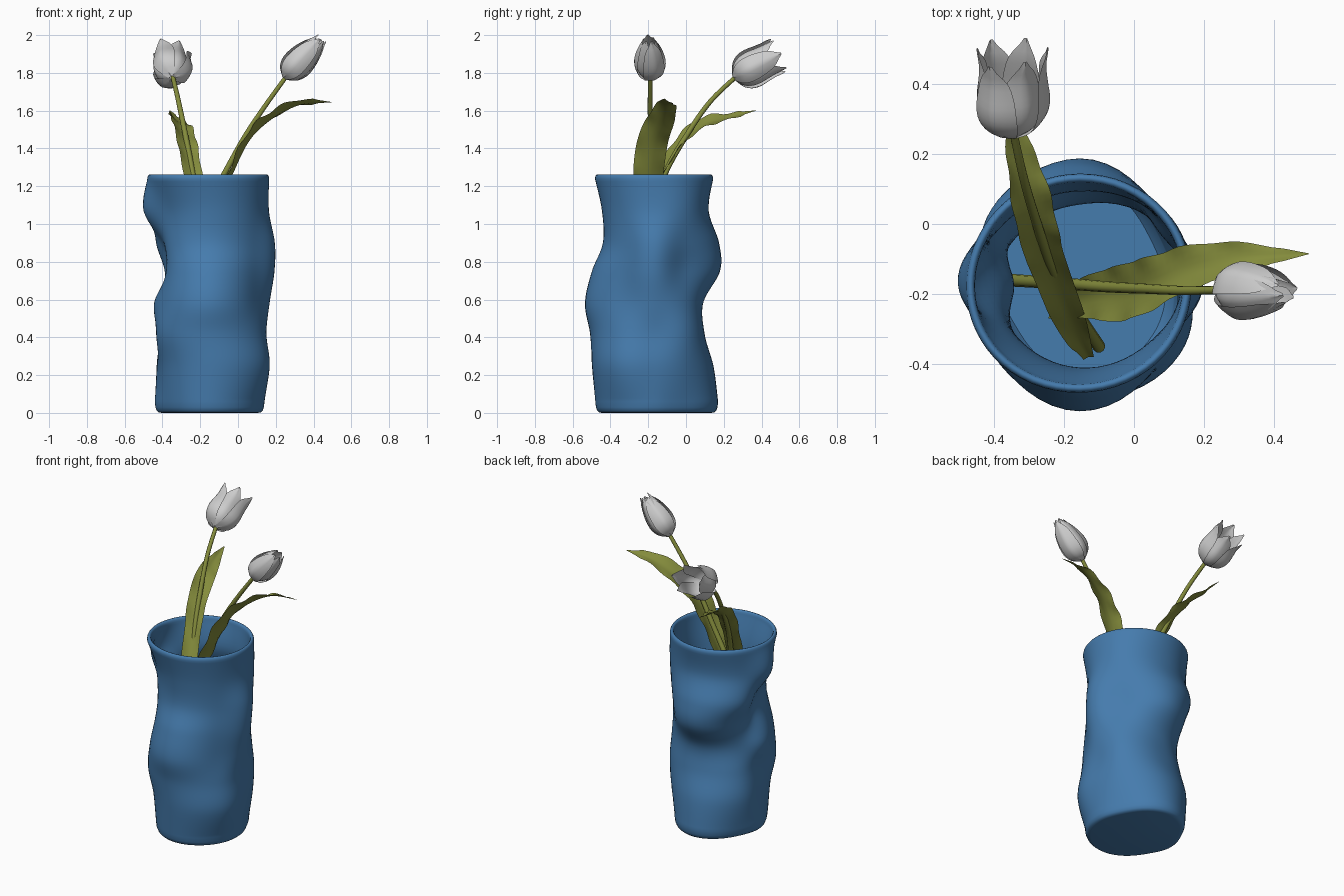
import bpy, math
from mathutils import Vector, Quaternion

if "Cube" in bpy.data.objects:
    bpy.data.objects.remove(bpy.data.objects["Cube"])


def spline(pts, t, cyclic=False):
    """Catmull-Rom through tuples; t in 0..1"""
    n = len(pts)
    f = t * (n if cyclic else n - 1)
    i = int(f) if cyclic else min(int(f), n - 2)
    u = f - i
    if cyclic:
        p = [pts[(i + k) % n] for k in (-1, 0, 1, 2)]
    else:
        p = [pts[max(0, min(n - 1, i + k))] for k in (-1, 0, 1, 2)]
    return [b + 0.5 * u * (c - a + u * (2 * a - 5 * b + 4 * c - d + u * (3 * (b - c) + d - a)))
            for a, b, c, d in zip(*p)]


def material(name, rgb):
    m = bpy.data.materials.new(name)
    m.diffuse_color = (*rgb, 1)
    m.use_nodes = True
    m.node_tree.nodes["Principled BSDF"].inputs["Base Color"].default_value = m.diffuse_color
    return m


def mesh_object(name, verts, faces, mat=None):
    me = bpy.data.meshes.new(name)
    me.from_pydata(verts, [], faces)
    me.update()
    ob = bpy.data.objects.new(name, me)
    bpy.context.collection.objects.link(ob)
    if mat:
        me.materials.append(mat)
    bpy.context.view_layer.objects.active = ob
    bpy.ops.object.select_all(action='DESELECT')
    ob.select_set(True)
    bpy.ops.object.shade_smooth_by_angle(angle=math.radians(50))
    return ob


def grid_faces(rows, cols, start=0, wrap=False):
    out = []
    for j in range(rows - 1):
        for i in range(cols if wrap else cols - 1):
            k = (i + 1) % cols
            a, b = start + j * cols, start + (j + 1) * cols
            out.append((a + i, a + k, b + k, b + i))
    return out


blue = material("blue_glaze", (0.06, 0.2, 0.42))
green = material("leaf_green", (0.23, 0.26, 0.045))

# Crumpled vase: radii in eight compass directions at each height
CX, CY, SIDES = -0.155, -0.17, 72
ANGLES = (0, 35, 90, 145, 180, 215, 270, 325)
LEVELS = [
    (0.06, .295, .290, .340, .290, .285, .270, .310, .305),
    (0.25, .318, .315, .315, .303, .273, .285, .326, .350),
    (0.42, .305, .322, .265, .272, .265, .317, .338, .328),
    (0.58, .322, .306, .258, .250, .288, .300, .365, .308),
    (0.75, .348, .295, .350, .275, .215, .265, .328, .302),
    (0.90, .350, .312, .345, .325, .245, .260, .270, .290),
    (1.07, .318, .322, .290, .303, .345, .272, .275, .295),
    (1.24, .320, .322, .314, .318, .325, .325, .312, .318),
]


def ring(level, inset, z):
    # interpolate radius and the angle's offset from even spacing
    pts = [(a - 45 * k, r) for k, (a, r) in enumerate(zip(ANGLES, level[1:]))]
    out = []
    for i in range(SIDES):
        off, r = spline(pts, i / SIDES, True)
        a = math.radians(360 * i / SIDES + off)
        out.append((CX + (r - inset) * math.cos(a), CY + (r - inset) * math.sin(a), z))
    return out


wall = [spline(LEVELS, k / 48) for k in range(49)]
rings = [ring(wall[0], d, z) for d, z in ((.035, 0), (.02, .003), (.01, .012), (.003, .03))]
rings += [ring(w, 0, w[0]) for w in wall]
rings += [ring(wall[-1], d, z) for d, z in ((.002, 1.252), (.007, 1.26), (.013, 1.262),
                                            (.019, 1.26), (.024, 1.252))]
rings += [ring(w, .026, w[0]) for w in reversed(wall)]
rings += [ring(wall[0], .05, .03)]
verts = [v for r in rings for v in r]
faces = grid_faces(len(rings), SIDES, wrap=True)
faces.append(tuple(reversed(range(SIDES))))
faces.append(tuple(range(len(verts) - SIDES, len(verts))))
mesh_object("vase", verts, faces, blue)


# Stems: tapered tubes
def stem(name, pts):
    cu = bpy.data.curves.new(name, 'CURVE')
    cu.dimensions = '3D'
    cu.bevel_depth = 0.013
    cu.bevel_resolution = 3
    cu.use_fill_caps = True
    sp = cu.splines.new('POLY')
    sp.points.add(32)
    for k, p in enumerate(sp.points):
        p.co = (*spline(pts, k / 32), 1)
        p.radius = 1.4 - 0.5 * k / 32
    sp.use_smooth = True
    cu.materials.append(green)
    bpy.context.collection.objects.link(bpy.data.objects.new(name, cu))


stem("stem_back", [(-.10, -.35, .5), (-.19, -.21, 1.0), (-.24, -.11, 1.27), (-.28, .01, 1.48),
                   (-.315, .13, 1.65), (-.345, .265, 1.78)])
stem("stem_right", [(-.36, -.16, .6), (-.2, -.17, 1.03), (-.07, -.18, 1.27), (.035, -.185, 1.46),
                    (.14, -.19, 1.62), (.255, -.188, 1.78)])


# Leaves: channelled blades with rippled edges; points are x, y, z, half width
def leaf(name, pts, side, fold, rows=40, cols=9):
    vs = []
    for j in range(rows):
        t = j / (rows - 1)
        x, y, z, w = spline(pts, t)
        a, b = (Vector(spline(pts, max(0, min(1, t + d)))[:3]) for d in (-.01, .01))
        tan = (b - a).normalized()
        across = (Vector(side) - tan * tan.dot(Vector(side))).normalized()
        normal = tan.cross(across)
        if normal.z < 0:
            normal = -normal
        for i in range(cols):
            u = 2 * i / (cols - 1) - 1
            lift = fold * w * abs(u) ** 1.4 + .007 * u * u * math.sin(t * 38 + u * 2) * (w > .02)
            vs.append(Vector((x, y, z)) + across * u * max(w, .001) + normal * lift)
    mesh_object(name, vs, grid_faces(rows, cols), green)


leaf("leaf_back", [(-.13, -.38, .6, .015), (-.185, -.27, .98, .045), (-.245, -.12, 1.27, .052),
                   (-.275, -.03, 1.42, .058), (-.305, .09, 1.52, .06),
                   (-.335, .22, 1.56, .04), (-.36, .37, 1.6, .002)], (1, .1, -.5), .3)
leaf("leaf_right", [(-.24, -.25, .7, .02), (-.12, -.21, 1.05, .06), (-.025, -.2, 1.27, .08),
                    (.06, -.175, 1.44, .08), (.17, -.13, 1.55, .068),
                    (.32, -.1, 1.63, .045), (.5, -.085, 1.645, .001)], (-.15, 1, -.45), .3)


# Tulip heads: three inner and three outer cupped petals
def tulip(name, base, axis, length, radii, width, spin):
    vs, fs, rows, cols = [], [], 17, 9
    rot = Vector((0, 0, 1)).rotation_difference(Vector(axis))
    shape = [(w,) for w in (.25, .75, .98, 1, .9, .66, .08)]
    for k in range(6):
        turn = Quaternion((0, 0, 1), math.radians(60 * k + spin))
        shrink = .84 if k % 2 else 1
        tall = length * (1, .97, .93, 1, .96, .98)[k]
        start = len(vs)
        for j in range(rows):
            t = j / (rows - 1)
            r = spline([(q,) for q in radii], t)[0] * shrink
            w = max(.001, spline(shape, t)[0] * width)
            h = tall * (t ** 1.25 * .9 + .1 * t)
            for i in range(cols):
                u = 2 * i / (cols - 1) - 1
                p = Vector((r - (u * w) ** 2 / .15 + .004 * (1 - abs(u)) ** 3, u * w, h))
                vs.append(Vector(base) + rot @ (turn @ p))
        fs += grid_faces(rows, cols, start)
    mesh_object(name, vs, fs)


tulip("tulip_back", (-.35, .25, 1.775), (-.02, .88, .44), .282,
      (.008, .068, .1, .109, .104, .1, .108), .066, 0)
tulip("tulip_right", (.245, -.188, 1.772), (.68, -.02, .73), .292,
      (.008, .053, .077, .081, .072, .054, .03), .06, 20)
